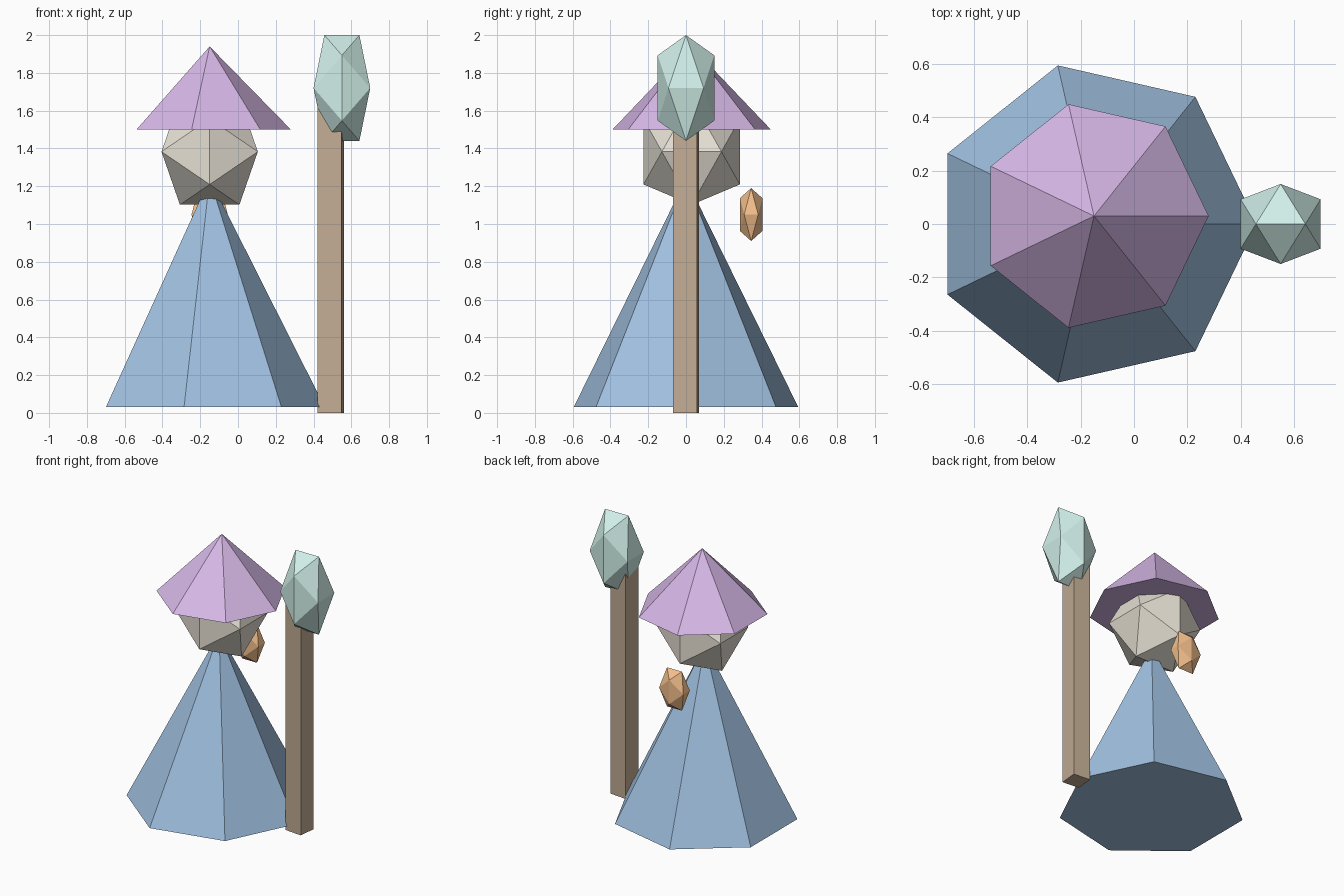
import bpy, bmesh, math
from mathutils import Matrix, Vector

if "Cube" in bpy.data.objects:
    bpy.data.objects.remove(bpy.data.objects["Cube"])

PHI = (1 + 5 ** 0.5) / 2


def finish(name, bm, colour, location):
    """Turn a bmesh into a flat-shaded coloured object."""
    bmesh.ops.recalc_face_normals(bm, faces=bm.faces[:])
    mesh = bpy.data.meshes.new(name)
    bm.to_mesh(mesh)
    bm.free()
    mat = bpy.data.materials.new(name + "_colour")
    mat.diffuse_color = (*colour, 1)
    mat.use_nodes = True
    mat.node_tree.nodes["Principled BSDF"].inputs["Base Color"].default_value = mat.diffuse_color
    mesh.materials.append(mat)
    obj = bpy.data.objects.new(name, mesh)
    obj.location = location
    bpy.context.collection.objects.link(obj)
    return obj


def prism(name, sides, r_bottom, r_top, z0, z1, xy, colour, turn=0.0):
    """Capped cone or column standing between two heights."""
    bm = bmesh.new()
    bmesh.ops.create_cone(bm, cap_ends=True, segments=sides, radius1=r_bottom,
                          radius2=r_top, depth=z1 - z0)
    # Put the first corner on +x, then apply the turn
    start = max((v.co for v in bm.verts if v.co.z < 0), key=lambda c: c.x)
    angle = turn - math.atan2(start.y, start.x)
    bm.transform(Matrix.Rotation(angle, 4, 'Z'))
    bmesh.ops.remove_doubles(bm, verts=bm.verts[:], dist=1e-5)
    return finish(name, bm, colour, (*xy, (z0 + z1) / 2))


def gem(name, half, centre, colour):
    """Stretched icosahedron with an edge on each side of its bounding box."""
    bm = bmesh.new()
    short = 1 / PHI
    for s in (-1, 1):
        for t in (-1, 1):
            for p in ((s, t * short, 0), (0, s, t * short), (t * short, 0, s)):
                bm.verts.new(Vector(a * b for a, b in zip(p, half)))
    bmesh.ops.convex_hull(bm, input=bm.verts[:])
    return finish(name, bm, colour, centre)


# Robe and hat: seven-sided cones with a corner on +x
prism("robe", 7, 0.61, 0, 0.03, 1.24, (-0.15, 0), (0.36, 0.54, 0.76))
prism("hat", 7, 0.43, 0, 1.50, 1.94, (-0.15, 0.03), (0.68, 0.48, 0.80))

# Head
gem("head", (0.255, 0.255, 0.281), (-0.15, 0.03, 1.383), (0.78, 0.74, 0.65))

# Small orange pendant behind the neck
gem("pendant", (0.096, 0.06, 0.14), (-0.15, 0.345, 1.05), (0.90, 0.52, 0.26))

# Square staff, turned slightly, with a crystal on top
prism("staff", 4, 0.091, 0.091, 0, 1.64, (0.49, 0), (0.55, 0.42, 0.30),
      turn=math.radians(45 - 5.4))
gem("staff_crystal", (0.15, 0.15, 0.28), (0.55, 0, 1.72), (0.64, 0.87, 0.82))
